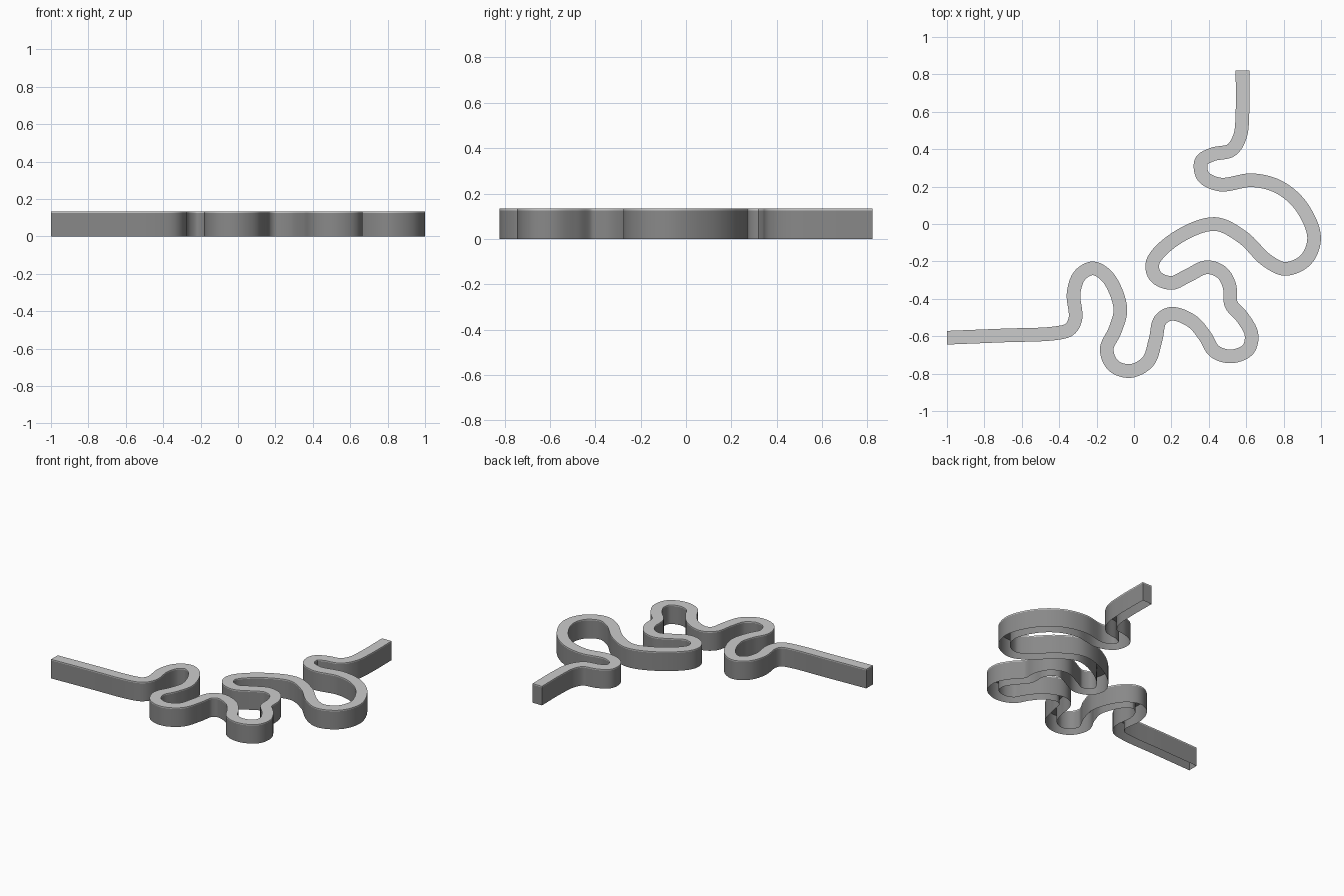
import bpy, bmesh
from mathutils import Vector

if "Cube" in bpy.data.objects:
    bpy.data.objects.remove(bpy.data.objects["Cube"])

# Centre line of the winding channel wall, seen from above
PATH = [(-1, -.608), (-.7, -.596), (-.42, -.584), (-.345, -.563), (-.313, -.505),
        (-.323, -.37), (-.29, -.275), (-.22, -.237), (-.14, -.285), (-.073, -.45),
        (-.1, -.565), (-.146, -.67), (-.11, -.757), (-.02, -.786), (.075, -.735),
        (.115, -.62), (.14, -.515), (.2, -.48), (.31, -.52), (.38, -.6),
        (.43, -.68), (.52, -.708), (.61, -.67), (.628, -.59), (.58, -.5),
        (.52, -.43), (.51, -.33), (.47, -.26), (.39, -.231), (.29, -.275),
        (.2, -.315), (.115, -.28), (.1, -.205), (.22, -.08), (.43, 0),
        (.58, -.07), (.71, -.195), (.81, -.24), (.92, -.19), (.963, -.07),
        (.89, .1), (.77, .2), (.63, .234), (.46, .211), (.37, .255),
        (.36, .335), (.42, .372), (.52, .395), (.567, .47), (.58, .6), (.58, .822)]
HALF, HEIGHT, CAP, STEPS = .0365, .134, .008, 8


def smooth_path(points):
    """Centripetal Catmull-Rom curve through the points."""
    p = [Vector(q) for q in points]
    p = [2 * p[0] - p[1]] + p + [2 * p[-1] - p[-2]]
    out = []
    for a, b, c, d in zip(p, p[1:], p[2:], p[3:]):
        t1 = (b - a).length ** .5
        t2 = t1 + (c - b).length ** .5
        t3 = t2 + (d - c).length ** .5
        for i in range(STEPS):
            t = t1 + (t2 - t1) * i / STEPS
            a1, a2, a3 = a.lerp(b, t / t1), b.lerp(c, (t - t1) / (t2 - t1)), c.lerp(d, (t - t2) / (t3 - t2))
            b1, b2 = a1.lerp(a2, t / t2), a2.lerp(a3, (t - t1) / (t3 - t1))
            out.append(b1.lerp(b2, (t - t1) / (t2 - t1)))
    return out + [p[-2]]


def sweep(name, line, profile, colour):
    """Sweep an open, downward-facing U profile along the line, with closed ends."""
    bm = bmesh.new()
    rings = []
    for i, p in enumerate(line):
        t = (line[min(i + 1, len(line) - 1)] - line[max(i - 1, 0)]).normalized()
        if i == len(line) - 1:
            t = Vector((0, 1))
        if i == 0:
            t = Vector((1, 0))
        n = Vector((t.y, -t.x))
        rings.append([bm.verts.new((p.x + n.x * o, p.y + n.y * o, z)) for o, z in profile])
    for r, s in zip(rings, rings[1:]):
        for j in range(len(profile) - 1):
            bm.faces.new((r[j], s[j], s[j + 1], r[j + 1]))
    bm.faces.new(rings[0])
    bm.faces.new(rings[-1][::-1])
    bmesh.ops.recalc_face_normals(bm, faces=bm.faces)
    # keep the top facing up
    if max(bm.faces, key=lambda f: f.calc_center_median().z).normal.z < 0:
        bmesh.ops.reverse_faces(bm, faces=bm.faces)
    mesh = bpy.data.meshes.new(name)
    bm.to_mesh(mesh)
    bm.free()
    obj = bpy.data.objects.new(name, mesh)
    bpy.context.collection.objects.link(obj)
    if colour:
        mat = bpy.data.materials.new(name)
        mat.diffuse_color = (*colour, 1)
        mat.use_nodes = True
        mat.node_tree.nodes["Principled BSDF"].inputs["Base Color"].default_value = mat.diffuse_color
        mesh.materials.append(mat)
    bpy.ops.object.select_all(action='DESELECT')
    bpy.context.view_layer.objects.active = obj
    obj.select_set(True)
    bpy.ops.object.shade_smooth_by_angle()
    return obj


line = smooth_path(PATH)
seam = HEIGHT - CAP

# Dark hollow wall, open underneath
body = sweep("winding_wall", line, [(-HALF, 0), (-HALF, seam), (HALF, seam), (HALF, 0)], (.25, .25, .25))

# Thin light strip on top
cap = sweep("top_strip", line, [(-HALF, seam), (-HALF, HEIGHT), (HALF, HEIGHT), (HALF, seam)], None)
